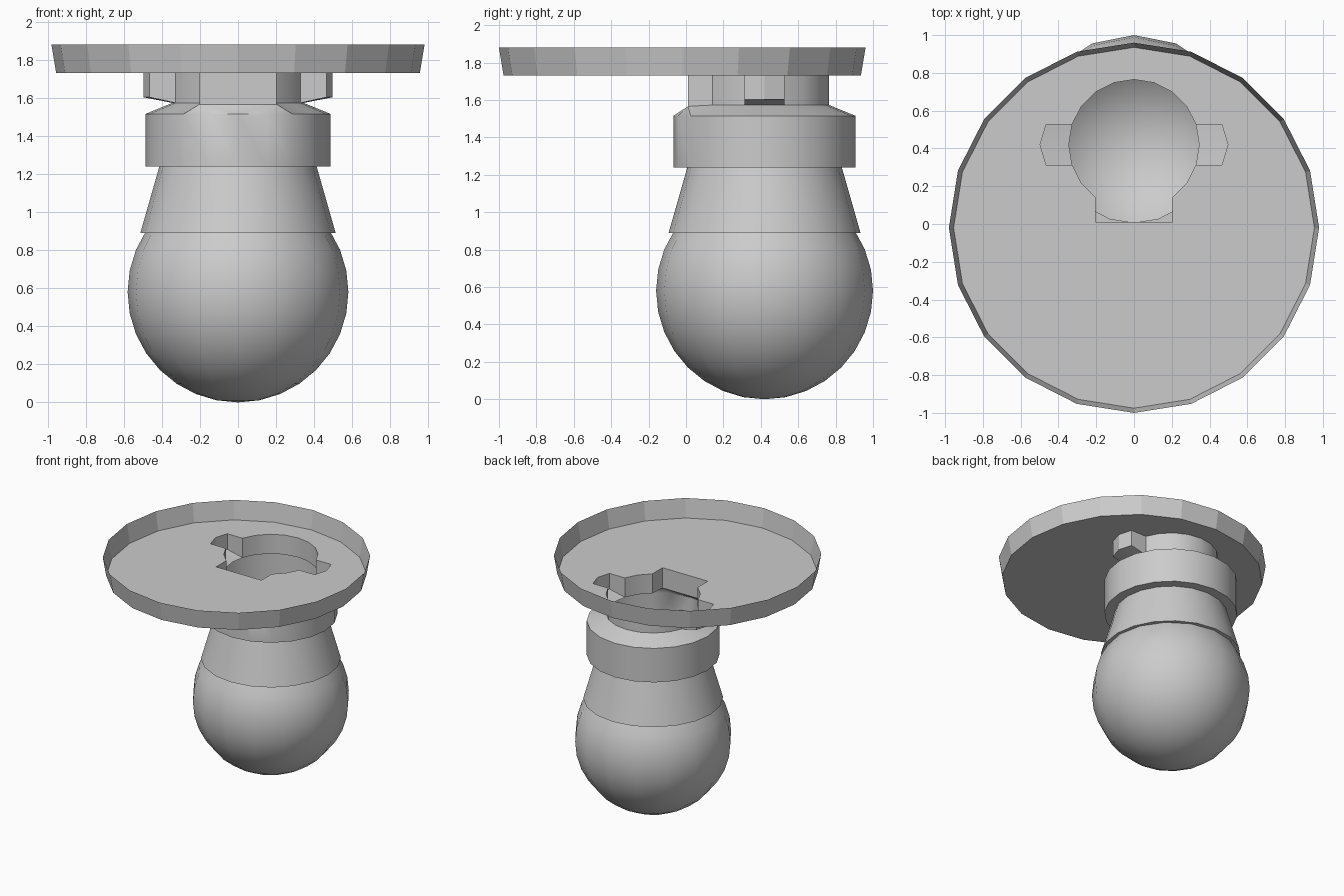
import bpy, bmesh
from math import sin, cos, pi, radians

if "Cube" in bpy.data.objects:
    bpy.data.objects.remove(bpy.data.objects["Cube"])

CY = 0.42      # axis of bulb and socket
TY = -0.02     # axis of tray


def finish(bm, name, angle=30, recalc=True):
    bmesh.ops.remove_doubles(bm, verts=bm.verts, dist=0.0005)
    if recalc:
        bmesh.ops.recalc_face_normals(bm, faces=bm.faces)
    me = bpy.data.meshes.new(name)
    bm.to_mesh(me)
    bm.free()
    ob = bpy.data.objects.new(name, me)
    bpy.context.collection.objects.link(ob)
    bpy.ops.object.select_all(action='DESELECT')
    ob.select_set(True)
    bpy.context.view_layer.objects.active = ob
    bpy.ops.object.shade_smooth_by_angle(angle=radians(angle))
    return ob


def ring(bm, r, z, cy, n):
    return [bm.verts.new((r * cos(2 * pi * i / n), cy + r * sin(2 * pi * i / n), z))
            for i in range(n)]


def bridge(bm, a, b):
    n = len(a)
    for i in range(n):
        j = (i + 1) % n
        bm.faces.new((a[i], a[j], b[j], b[i]))


def revolve(bm, profile, cy, n):
    rings = [ring(bm, r, z, cy, n) for r, z in profile]
    for a, b in zip(rings, rings[1:]):
        bridge(bm, a, b)
    return rings


def polar(k, r=0.345):
    return (r * cos(radians(18 * k)), CY + r * sin(radians(18 * k)))


# keyhole outline: circle with two pointed side tabs and a square front tab
outline = []
for k in range(-3, 14):
    if k in (0, 10):
        s = 1 if k == 0 else -1
        for x, y in ((0.465, -0.107), (0.497, 0), (0.465, 0.107)):
            outline.append((s * x, CY + s * y, 1.603))
    else:
        outline.append((*polar(k), 1.573))
outline += [(-0.203, 0.01, 1.566), (0.203, 0.01, 1.566)]

# tray: open dish with keyhole cut in its floor
bm = bmesh.new()
low, top = revolve(bm, [(0.955, 1.73), (0.98, 1.88)], TY, 20)
hole = [bm.verts.new((x, y, 1.73)) for x, y, z in outline]
edges = [bm.edges.get((low[i], low[i - 1])) for i in range(20)]
edges += [bm.edges.new((hole[i], hole[i - 1])) for i in range(len(hole))]
bmesh.ops.triangle_fill(bm, edges=edges, use_beauty=True, use_dissolve=False,
                        normal=(0, 0, 1))
finish(bm, "tray", 15)

# socket: keyhole walls, sloped shoulder and collar
bm = bmesh.new()
up = [bm.verts.new((x, y, 1.73)) for x, y, z in outline]
dn = [bm.verts.new(p) for p in outline]
bridge(bm, dn, up)
inner = {k: bm.verts.new((*polar(k), 1.573)) for k in range(-3, 14)}
# sloped floors of the side tabs
for k, i in ((0, 3), (10, 15)):
    bm.faces.new((inner[k - 1], dn[i], dn[i + 1], inner[k]))
    bm.faces.new((inner[k], dn[i + 1], dn[i + 2], inner[k + 1]))
collar = revolve(bm, [(0.487, 1.515), (0.487, 1.24), (0.413, 1.24)], CY, 20)[0]
# shoulder
for k in range(-3, 13):
    bm.faces.new((inner[k], inner[k + 1], collar[(k + 1) % 20], collar[k % 20]))
left, right = dn[-2], dn[-1]
bm.faces.new((inner[13], left, collar[13]))
bm.faces.new((inner[-3], right, collar[17]))
bm.faces.new((left, collar[13], collar[14]))
bm.faces.new((left, collar[14], collar[15]))
bm.faces.new((left, collar[15], right))
bm.faces.new((right, collar[15], collar[16]))
bm.faces.new((right, collar[16], collar[17]))
finish(bm, "socket")

# neck: flared skirt with a ledge under it
bm = bmesh.new()
revolve(bm, [(0.413, 1.24), (0.513, 0.89), (0.47, 0.89)], CY, 20)
finish(bm, "neck")

# bulb: sphere open at the top
bm = bmesh.new()
R = 0.58
prof = [(max(R * sin(pi * i / 16), 0.0001), R - R * cos(pi * i / 16)) for i in range(11)]
prof.append((0.487, 0.893))
revolve(bm, prof, CY, 16)
finish(bm, "bulb", 40)
